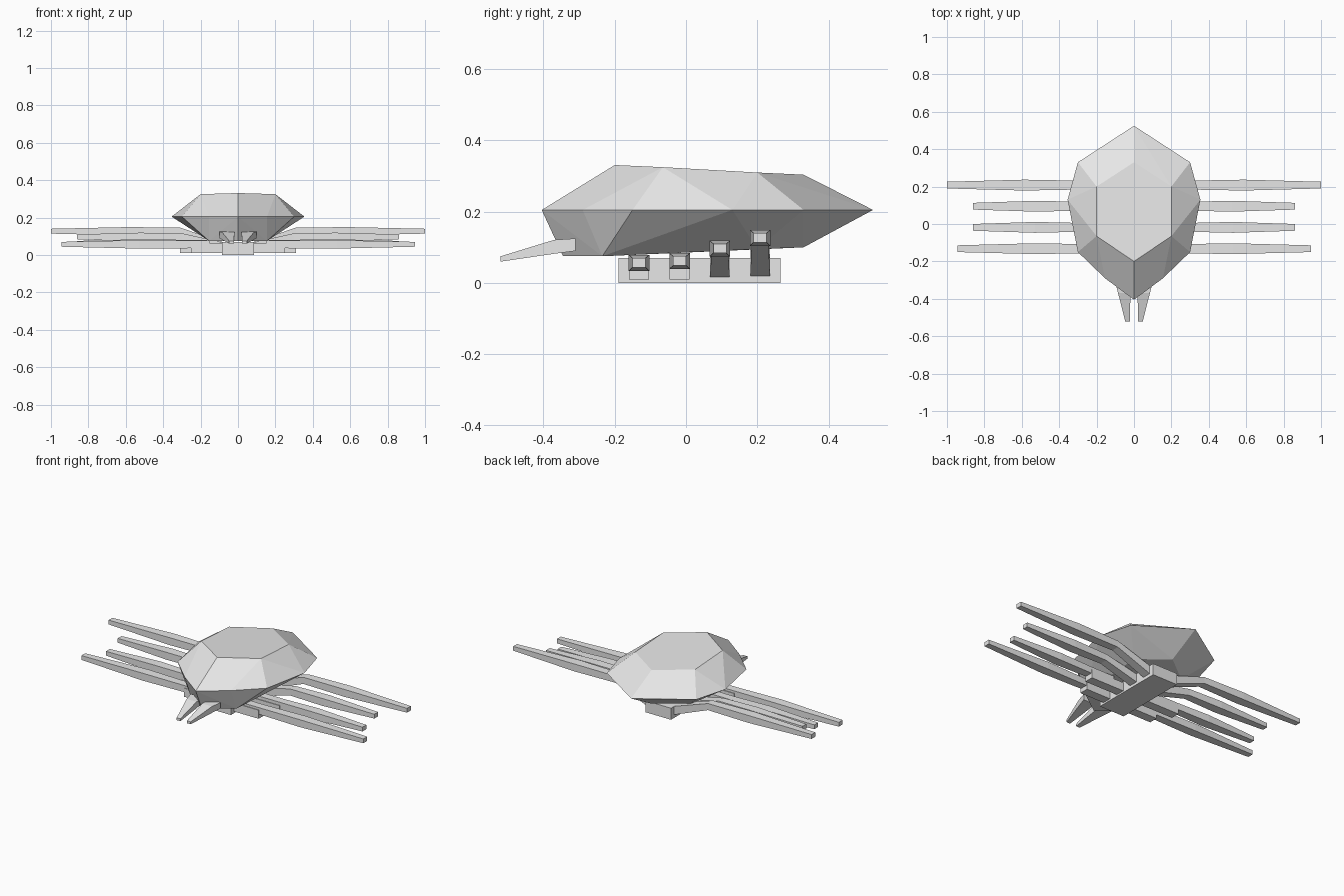
import bpy
import bmesh

if "Cube" in bpy.data.objects:
    bpy.data.objects.remove(bpy.data.objects["Cube"])

grey = bpy.data.materials.new("light_grey")
grey.diffuse_color = (0.8, 0.8, 0.8, 1)
grey.use_nodes = True
grey.node_tree.nodes["Principled BSDF"].inputs["Base Color"].default_value = grey.diffuse_color


def finish(name, bm):
    bmesh.ops.recalc_face_normals(bm, faces=bm.faces[:])
    mesh = bpy.data.meshes.new(name)
    bm.to_mesh(mesh)
    bm.free()
    mesh.materials.append(grey)
    obj = bpy.data.objects.new(name, mesh)
    bpy.context.collection.objects.link(obj)
    return obj


def loft(name, rings):
    """Closed tube through four-cornered rings."""
    bm = bmesh.new()
    loops = [[bm.verts.new(p) for p in ring] for ring in rings]
    for a, b in zip(loops, loops[1:]):
        for i in range(4):
            j = (i + 1) % 4
            bm.faces.new((a[i], a[j], b[j], b[i]))
    bm.faces.new(loops[0])
    bm.faces.new(loops[-1])
    return finish(name, bm)


def limb(name, side, y, sections):
    """Limb along x; sections are (x, half width, bottom z, top z)."""
    return loft(name, [[(side * x, y - w, lo), (side * x, y + w, lo),
                        (side * x, y + w, hi), (side * x, y - w, hi)]
                       for x, w, lo, hi in sections])


# Faceted body: rim, back and belly points, right half only
half = [(0, 0.525, 0.205), (0.3, 0.33, 0.205), (0.355, 0.13, 0.205),
        (0.3, -0.15, 0.205), (0.155, -0.29, 0.205), (0, -0.405, 0.205),
        (0, -0.2, 0.331), (0.2, -0.065, 0.325), (0.2, 0.2, 0.31), (0, 0.33, 0.304),
        (0, -0.345, 0.075), (0.155, -0.235, 0.075), (0.17, 0.2, 0.095), (0, 0.33, 0.1)]
bm = bmesh.new()
for x, y, z in half:
    for side in ((1, -1) if x else (1,)):
        bm.verts.new((side * x, y, z))
bmesh.ops.convex_hull(bm, input=bm.verts[:])
bmesh.ops.dissolve_limit(bm, angle_limit=0.02, verts=bm.verts[:], edges=bm.edges[:])
finish("body", bm)

# Underside plate that carries the legs
loft("belly_plate", [[(-0.085, y, 0), (0.085, y, 0), (0.085, y, 0.07), (-0.085, y, 0.07)]
                     for y in (-0.19, 0.265)])

# Legs: name, y, tip x, knee x, bottom z of shin, rising hip or flat hip
legs = [("front_leg", -0.132, 0.945, 0.25, 0.034, False),
        ("front_middle_leg", -0.018, 0.86, 0.31, 0.039, False),
        ("rear_middle_leg", 0.095, 0.86, 0.30, 0.074, True),
        ("rear_leg", 0.208, 1.0, 0.31, 0.104, True)]

for side, label in ((-1, "left"), (1, "right")):
    for name, y, tip, knee, z, rising in legs:
        middle = knee + (tip - knee) * 0.4
        shin = [(knee, 0.024, z + 0.002, z + 0.042),
                (middle, 0.029, z, z + 0.045),
                (tip, 0.018, z + 0.01, z + 0.036)]
        if rising:
            shin.insert(0, (0.06, 0.028, 0.01, 0.062))
        else:
            shin.insert(0, (0.15, 0.024, z + 0.002, z + 0.042))
            limb(f"{label}_{name}_hip", side, y,
                 [(0.06, 0.028, 0.01, 0.062), (knee, 0.028, 0.01, 0.062)])
        limb(f"{label}_{name}", side, y, shin)

    # Tapered fangs: (y, inner x, outer x, bottom z, top z)
    fang = [(-0.31, 0.02, 0.1, 0.09, 0.125), (-0.37, 0.019, 0.085, 0.082, 0.121),
            (-0.52, 0.022, 0.047, 0.06, 0.075)]
    loft(f"{label}_fang", [[(side * a, y, lo), (side * b, y, lo),
                            (side * b, y, hi), (side * a, y, hi)]
                           for y, a, b, lo, hi in fang])
